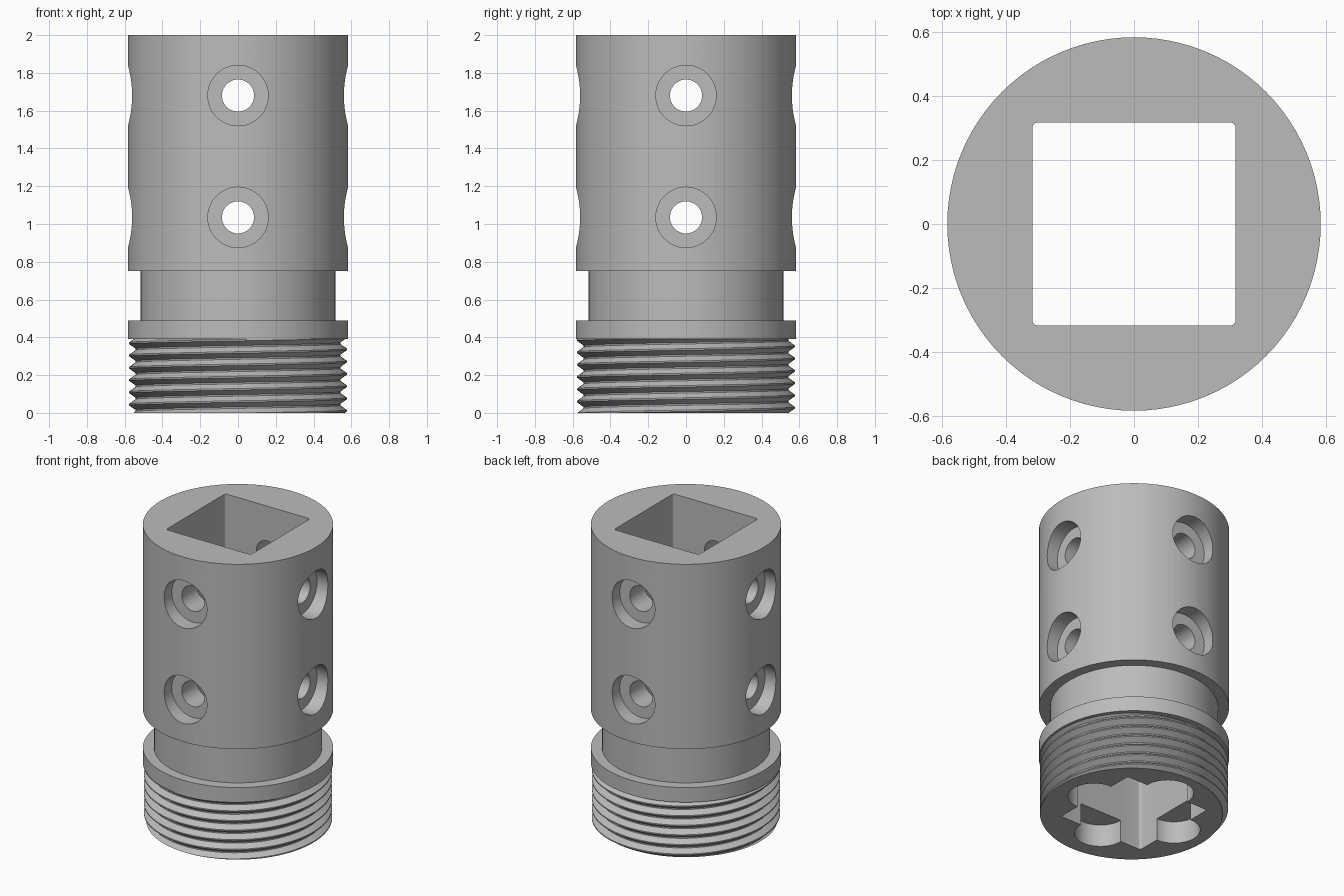
import bpy, bmesh, math
from mathutils import Matrix

if "Cube" in bpy.data.objects:
    bpy.data.objects.remove(bpy.data.objects["Cube"], do_unlink=True)

SEGMENTS = 96
BODY_R, NECK_R, ROOT_R, CREST_R = 0.583, 0.515, 0.542, 0.577
PITCH, TURNS = 0.065, 11
THREAD_START, THREAD_TOP, COLLAR_Z = -0.155, 0.42, 0.39
HOLE_HEIGHTS = (1.035, 1.68)

metal = bpy.data.materials.new("plain grey metal")
metal.use_nodes = True
grey = (0.5, 0.5, 0.5, 1)
metal.diffuse_color = grey
metal.node_tree.nodes["Principled BSDF"].inputs["Base Color"].default_value = grey


def finish(bm, name):
    bmesh.ops.recalc_face_normals(bm, faces=bm.faces)
    mesh = bpy.data.meshes.new(name)
    bm.to_mesh(mesh)
    bm.free()
    mesh.materials.append(metal)
    obj = bpy.data.objects.new(name, mesh)
    bpy.context.collection.objects.link(obj)
    return obj


def cylinder(name, radius, depth, matrix, segments=48):
    bm = bmesh.new()
    bmesh.ops.create_cone(bm, cap_ends=True, segments=segments, radius1=radius,
                          radius2=radius, depth=depth, matrix=matrix)
    return finish(bm, name)


def combine(target, tool, operation):
    mod = target.modifiers.new(tool.name, 'BOOLEAN')
    mod.operation = operation
    mod.solver = 'EXACT'
    mod.object = tool
    bpy.context.view_layer.objects.active = target
    bpy.ops.object.modifier_apply(modifier=mod.name)
    bpy.data.objects.remove(tool, do_unlink=True)


# Turned barrel: collar, neck and main sleeve
profile = [(0, COLLAR_Z), (BODY_R, COLLAR_Z), (BODY_R, 0.49), (NECK_R, 0.49),
           (NECK_R, 0.75), (BODY_R, 0.75), (BODY_R, 2), (0, 2)]
bm = bmesh.new()
points = [bm.verts.new((r, 0, z)) for r, z in profile]
edges = [bm.edges.new(pair) for pair in zip(points, points[1:])]
bmesh.ops.spin(bm, geom=points + edges, cent=(0, 0, 0), axis=(0, 0, 1),
               angle=math.tau, steps=SEGMENTS, use_duplicate=False)
bmesh.ops.remove_doubles(bm, verts=bm.verts, dist=0.0001)
body = finish(bm, "threaded_sleeve")

# Helical thread, trimmed flat at both ends
tooth = [(0, ROOT_R), (0.12, ROOT_R), (0.5, CREST_R), (0.62, CREST_R)]
n = len(tooth)
bm = bmesh.new()
columns = []
for j in range(SEGMENTS):
    a = math.tau * j / SEGMENTS
    columns.append([bm.verts.new((r * math.cos(a), r * math.sin(a),
                    THREAD_START + PITCH * (k + f + j / SEGMENTS)))
                    for k in range(TURNS) for f, r in tooth])
columns.append(columns[0][n:])
for left, right in zip(columns, columns[1:]):
    for i in range(min(len(left), len(right)) - 1):
        bm.faces.new((left[i], right[i], right[i + 1], left[i + 1]))
for z, side in ((0, -1), (THREAD_TOP, 1)):
    bmesh.ops.bisect_plane(bm, geom=bm.verts[:] + bm.edges[:] + bm.faces[:],
                           plane_co=(0, 0, z), plane_no=(0, 0, side), clear_outer=True)
    rim = [e for e in bm.edges if e.is_boundary
           and all(abs(v.co.z - z) < 0.0001 for v in e.verts)]
    bmesh.ops.edgeloop_fill(bm, edges=rim)
combine(body, finish(bm, "thread"), 'UNION')

# Square bore with slightly rounded corners
bm = bmesh.new()
bmesh.ops.create_cube(bm, size=1, matrix=Matrix.Translation((0, 0, 1))
                      @ Matrix.Diagonal((0.634, 0.634, 3, 1)))
upright = [e for e in bm.edges if abs(e.verts[0].co.z - e.verts[1].co.z) > 1]
bmesh.ops.bevel(bm, geom=upright, offset=0.015, segments=4, profile=0.5, affect='EDGES')
combine(body, finish(bm, "square_bore"), 'DIFFERENCE')

# Four sides: screw holes, counterbores and blind lobes in the base
for quarter in range(4):
    turn = Matrix.Rotation(quarter * math.pi / 2, 4, 'Z')
    for z in HOLE_HEIGHTS:
        for name, radius, start in (("screw_hole", 0.085, 0.2), ("counterbore", 0.16, 0.48)):
            place = (turn @ Matrix.Translation(((start + 0.8) / 2, 0, z))
                     @ Matrix.Rotation(math.pi / 2, 4, 'Y'))
            combine(body, cylinder(name, radius, 0.8 - start, place), 'DIFFERENCE')
    place = turn @ Matrix.Translation((0.32, 0, 0))
    combine(body, cylinder("base_lobe", 0.16, 0.3, place), 'DIFFERENCE')

# Smooth turned surfaces, crisp machined edges
bpy.ops.object.select_all(action='DESELECT')
body.select_set(True)
bpy.context.view_layer.objects.active = body
bpy.ops.object.shade_smooth_by_angle(angle=math.radians(25))
